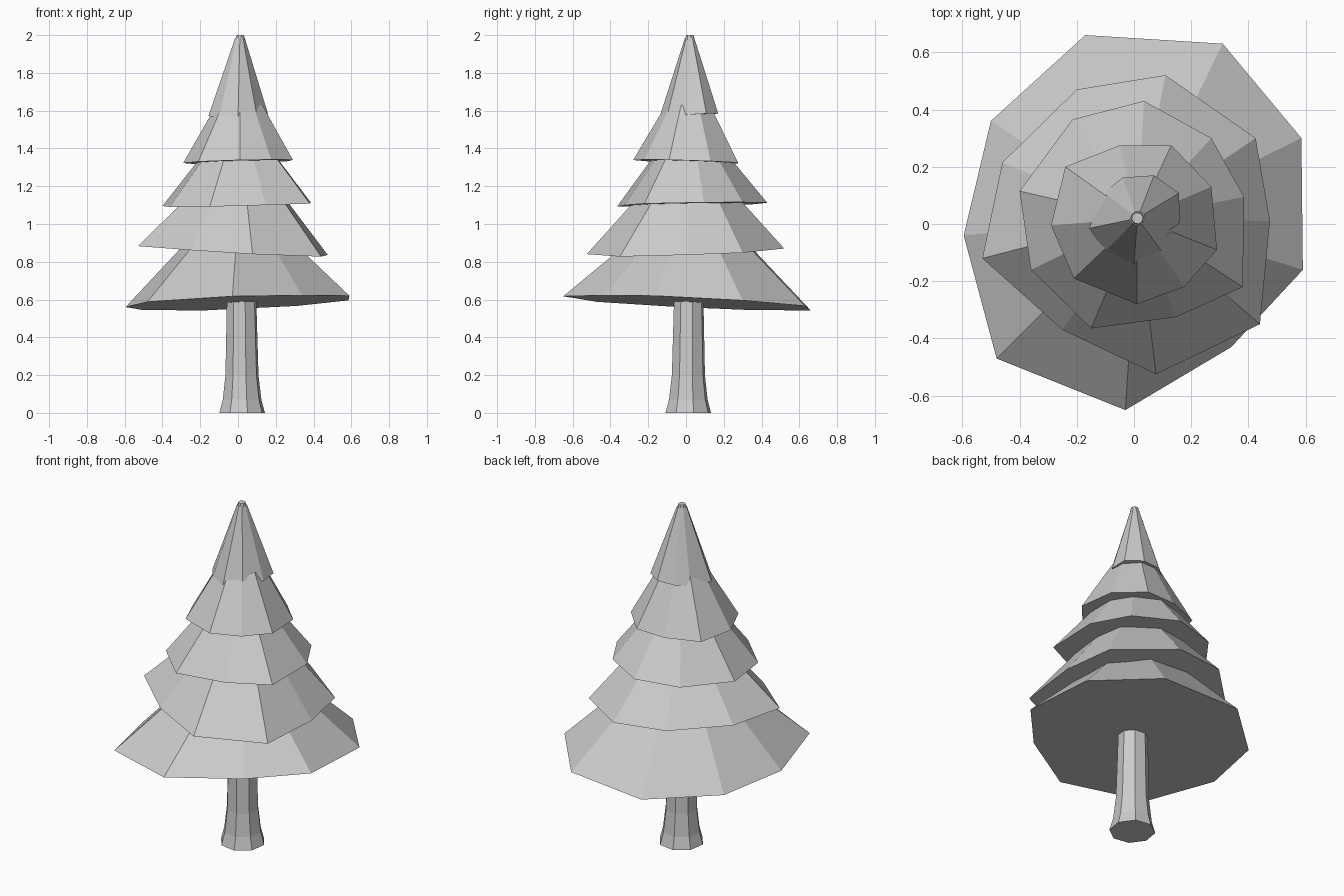
import bpy, bmesh, math

if "Cube" in bpy.data.objects:
    bpy.data.objects.remove(bpy.data.objects["Cube"])


def make_object(name, rings):
    """Skin a stack of equal-sized vertex rings, capped at both ends."""
    bm = bmesh.new()
    loops = [[bm.verts.new(p) for p in ring] for ring in rings]
    for lo, hi in zip(loops, loops[1:]):
        n = len(lo)
        for i in range(n):
            j = (i + 1) % n
            bm.faces.new((lo[i], lo[j], hi[j], hi[i]))
    bm.faces.new(loops[0][::-1])
    bm.faces.new(loops[-1])
    bmesh.ops.recalc_face_normals(bm, faces=bm.faces)
    mesh = bpy.data.meshes.new(name)
    bm.to_mesh(mesh)
    bm.free()
    obj = bpy.data.objects.new(name, mesh)
    bpy.context.collection.objects.link(obj)
    return obj


def branch_tier(name, outline, z, tilt, top_z, top_scale):
    """Tilted, irregular skirt tapering to a smaller ring around the trunk."""
    cx, cy = 0.012, 0.02
    base = [(x, y, z + tilt[0] * x + tilt[1] * y) for x, y in outline]
    top = [(cx + (x - cx) * top_scale, cy + (y - cy) * top_scale, top_z)
           for x, y in outline]
    return make_object(name, [base, top])


# Trunk: flared foot, slim taper running up through the tip
profile = [(0, 0.124), (0.07, 0.105), (0.2, 0.09), (0.6, 0.08),
           (1.97, 0.026), (2.0, 0.02)]
rings = []
for z, r in profile:
    cx = 0.022 - 0.005 * z
    ring = [(cx + r * math.cos(math.tau * (i + 0.3) / 8),
             0.012 + 0.004 * z + r * math.sin(math.tau * (i + 0.3) / 8), z)
            for i in range(8)]
    rings.append(ring)
make_object("trunk", rings)

# Branch tiers, bottom to top, outlines listed clockwise from the back
branch_tier("branches_bottom",
            [(-.17, .66), (.31, .63), (.585, .30), (.59, -.16), (.34, -.43),
             (-.03, -.65), (-.48, -.47), (-.595, -.04), (-.50, .36)],
            0.585, (0.045, -0.052), 0.95, 0.40)
branch_tier("branches_lower",
            [(-.20, .47), (.11, .52), (.425, .30), (.475, .01), (.44, -.35),
             (.077, -.525), (-.25, -.37), (-.53, -.12), (-.46, .215)],
            0.86, (-0.05, 0.03), 1.18, 0.44)
branch_tier("branches_middle",
            [(-.215, .365), (.035, .43), (.27, .30), (.385, .095), (.38, -.22),
             (.147, -.325), (-.15, -.365), (-.36, -.16), (-.40, .115)],
            1.103, (0.025, 0.02), 1.40, 0.42)
branch_tier("branches_upper",
            [(-.24, .20), (-.05, .275), (.13, .275), (.27, .13), (.29, -.09),
             (.175, -.22), (.01, -.28), (-.21, -.19), (-.29, -.005)],
            1.33, (0.025, -0.03), 1.63, 0.42)
branch_tier("branches_top",
            [(-.105, .11), (-.04, .162), (.07, .17), (.157, .108), (.16, .01),
             (.10, -.10), (.0, -.14), (-.10, -.095), (-.157, -.015)],
            1.575, (0.02, 0.06), 1.985, 0.16)
